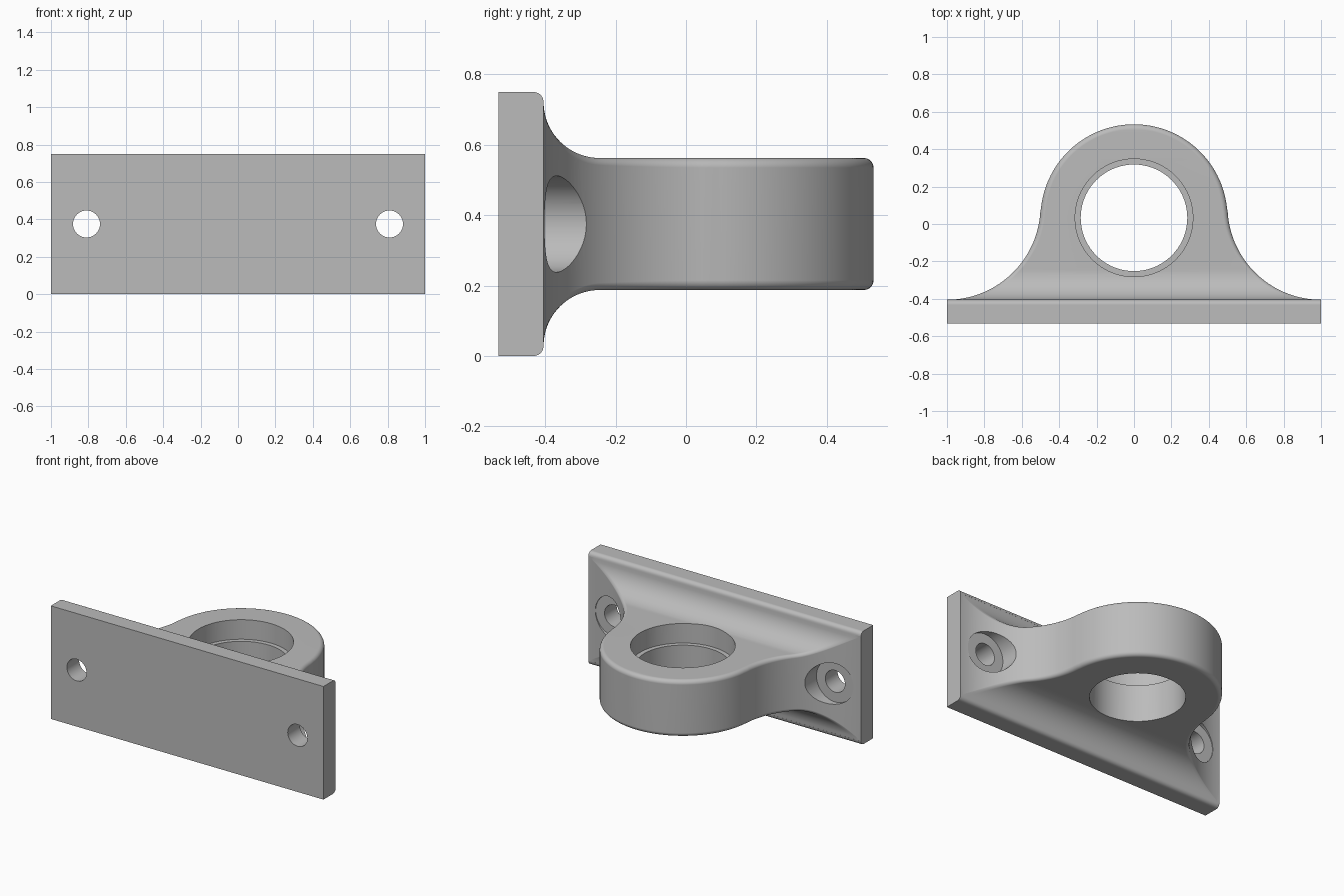
import bpy, bmesh
from math import sin, cos, pi, sqrt, atan, radians
from mathutils import Matrix

if "Cube" in bpy.data.objects:
    bpy.data.objects.remove(bpy.data.objects["Cube"])

# Main dimensions
MID_Z = 0.375
BACK, FACE = -0.533, -0.405        # mounting plate depth range
BOSS_H, PLATE_H = 0.1875, 0.375    # half heights
RING_Y, RING_R = 0.033, 0.5
FLANK_R = 0.5
WEB_R = 0.16                       # fillet between plate and boss
EDGE = 0.0275                      # rounding of the edges
STEPS = 7                          # points on each rounded edge

mat = bpy.data.materials.new("plain_grey")
mat.use_nodes = True
grey = (0.5, 0.5, 0.5, 1)
mat.diffuse_color = grey
mat.node_tree.nodes["Principled BSDF"].inputs["Base Color"].default_value = grey


def make_object(name, bm):
    bmesh.ops.recalc_face_normals(bm, faces=bm.faces)
    mesh = bpy.data.meshes.new(name)
    bm.to_mesh(mesh)
    bm.free()
    mesh.materials.append(mat)
    ob = bpy.data.objects.new(name, mesh)
    bpy.context.collection.objects.link(ob)
    return ob


def web_height(y):
    """Half height of the body at depth y, following the web fillet."""
    d = FACE + WEB_R - y
    if d <= 0:
        return BOSS_H
    return BOSS_H + WEB_R - sqrt(max(WEB_R ** 2 - d * d, 0))


def plate_section(y, h):
    half = [(1, y, h * (2 * k / (2 * STEPS - 1) - 1)) for k in range(2 * STEPS)]
    return half


def body_section(x, y, nx, ny):
    """Right half of a cross-section with rounded upper and lower edges."""
    r = EDGE * abs(nx) if y < RING_Y else EDGE
    upper = []
    for k in range(STEPS):
        a = k / (STEPS - 1) * pi / 2
        inset = r * (1 - cos(a))
        px, py = max(x - nx * inset, 0), y - ny * inset
        upper.append((px, py, web_height(py) - r + r * sin(a)))
    return [(px, py, -z) for px, py, z in reversed(upper)] + upper


# Sections run from the back of the plate to the tip of the ring
sections = [plate_section(BACK, PLATE_H)]
for k in range(STEPS):
    a = k / (STEPS - 1) * pi / 2
    sections.append(plate_section(FACE - EDGE + EDGE * sin(a), PLATE_H - EDGE * (1 - cos(a))))
flank_y = FACE + FLANK_R
tilt = atan(flank_y - RING_Y)
for k in range(1, 41):
    a = k / 40 * (pi / 2 - tilt)
    sections.append(body_section(1 - FLANK_R * sin(a), flank_y - FLANK_R * cos(a), sin(a), cos(a)))
for k in range(1, 41):
    a = tilt + k / 40 * (pi / 2 - tilt)
    sections.append(body_section(RING_R * cos(a), RING_Y + RING_R * sin(a), cos(a), sin(a)))

# Bracket body: plate, flared web and ring in one skin
bm = bmesh.new()
loops = []
for half in sections:
    ring = half + [(-x, y, z) for x, y, z in reversed(half)]
    loops.append([bm.verts.new((x, y, z + MID_Z)) for x, y, z in ring])
for a, b in zip(loops, loops[1:]):
    n = len(a)
    for i in range(n):
        j = (i + 1) % n
        bm.faces.new((a[i], a[j], b[j], b[i]))
bm.faces.new(loops[0])
bmesh.ops.remove_doubles(bm, verts=bm.verts, dist=1e-5)
bracket = make_object("bearing_bracket", bm)


def stepped_cutter(name, steps, matrix):
    """Turned cutter from (radius, height) points along its axis."""
    bm = bmesh.new()
    count = 72
    rings = [[bm.verts.new((r * cos(2 * pi * i / count), r * sin(2 * pi * i / count), z))
              for i in range(count)] for r, z in steps]
    for a, b in zip(rings, rings[1:]):
        for i in range(count):
            j = (i + 1) % count
            bm.faces.new((a[i], a[j], b[j], b[i]))
    bm.faces.new(rings[0])
    bm.faces.new(rings[-1])
    bm.transform(matrix)
    ob = make_object(name, bm)
    ob.hide_render = True
    return ob


# Shouldered bore and two counterbored screw holes
cutters = [stepped_cutter("bore_cutter", [(0.285, -0.2), (0.285, 0.433), (0.315, 0.433), (0.315, 1)],
                          Matrix.Translation((0, RING_Y, 0)))]
for side in (-1, 1):
    place = Matrix.Translation((side * 0.81, 0, MID_Z)) @ Matrix.Rotation(radians(-90), 4, "X")
    cutters.append(stepped_cutter("screw_cutter", [(0.072, -0.7), (0.072, -0.406), (0.137, -0.406), (0.137, 0)], place))

bpy.ops.object.select_all(action="DESELECT")
bpy.context.view_layer.objects.active = bracket
bracket.select_set(True)
for cutter in cutters:
    mod = bracket.modifiers.new("cut", "BOOLEAN")
    mod.operation = "DIFFERENCE"
    mod.solver = "EXACT"
    mod.object = cutter
    bpy.ops.object.modifier_apply(modifier=mod.name)
    bpy.data.objects.remove(cutter)

bpy.ops.object.shade_smooth_by_angle(angle=radians(32))
weighted = bracket.modifiers.new("even_shading", "WEIGHTED_NORMAL")
weighted.keep_sharp = True
